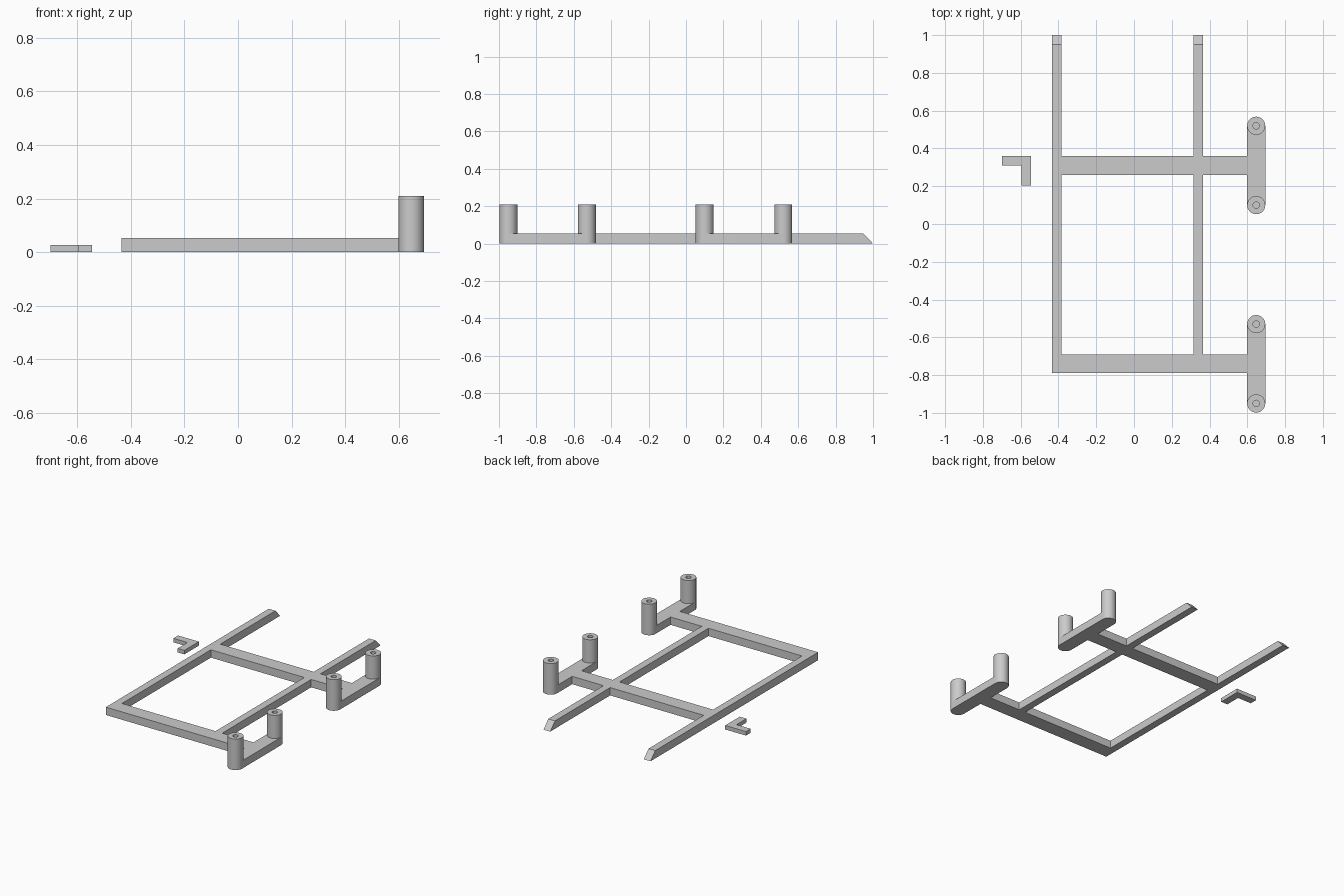
import bpy, bmesh
from math import cos, sin, pi

cube = bpy.data.objects.get("Cube")
if cube:
    bpy.data.objects.remove(cube)

GREY = (0.6, 0.6, 0.6, 1)
mat = bpy.data.materials.new("plain grey")
mat.use_nodes = True
mat.diffuse_color = GREY
mat.node_tree.nodes["Principled BSDF"].inputs["Base Color"].default_value = GREY

THICK = 0.053      # height of the flat frame
TOP = 0.21         # top of the posts
RADIUS = 0.048
HOLE = 0.017
POST_X = 0.647
SEGMENTS = 48


def finish(bm, name, smooth=False):
    bmesh.ops.recalc_face_normals(bm, faces=bm.faces)
    mesh = bpy.data.meshes.new(name)
    bm.to_mesh(mesh)
    bm.free()
    obj = bpy.data.objects.new(name, mesh)
    bpy.context.collection.objects.link(obj)
    mesh.materials.append(mat)
    if smooth:
        bpy.ops.object.select_all(action='DESELECT')
        obj.select_set(True)
        bpy.context.view_layer.objects.active = obj
        bpy.ops.object.shade_smooth_by_angle(angle=pi / 6)
    return obj


def extrude_up(bm, height):
    new = bmesh.ops.extrude_face_region(bm, geom=bm.faces[:])["geom"]
    top = [v for v in new if isinstance(v, bmesh.types.BMVert)]
    bmesh.ops.translate(bm, verts=top, vec=(0, 0, height))
    return top


def plate(name, outline, height, smooth=False):
    bm = bmesh.new()
    bm.faces.new([bm.verts.new((x, y, 0)) for x, y in outline])
    extrude_up(bm, height)
    return finish(bm, name, smooth)


# Frame: two long rails crossed by two bars, joined as one solid
xs = [-0.435, -0.385, 0.315, 0.365, 0.6]
ys = [-0.79, -0.69, 0.26, 0.36, 1.0]
bm = bmesh.new()
grid = [[bm.verts.new((x, y, 0)) for y in ys] for x in xs]
for i in range(4):
    for j in range(4):
        if i in (0, 2) or j in (0, 2):
            bm.faces.new((grid[i][j], grid[i + 1][j],
                          grid[i + 1][j + 1], grid[i][j + 1]))
loose = [v for v in bm.verts if not v.link_faces]
bmesh.ops.delete(bm, geom=loose, context='VERTS')
# Rail ends slope back to a chisel tip
for v in extrude_up(bm, THICK):
    if v.co.y > 0.99:
        v.co.y = 0.95
bmesh.ops.dissolve_limit(bm, angle_limit=0.01, verts=bm.verts, edges=bm.edges)
finish(bm, "frame")


# Rounded foot bars at the ends of the crossbars
def foot_bar(name, y_low, y_high):
    half = SEGMENTS // 2
    outline = []
    for y, start in ((y_high, 0), (y_low, pi)):
        for k in range(half + 1):
            a = start + pi * k / half
            outline.append((POST_X + RADIUS * cos(a), y + RADIUS * sin(a)))
    plate(name, outline, THICK, True)


# Upright post with a blind hole in its top
def post(name, y):
    profile = [(RADIUS, THICK), (RADIUS, TOP), (HOLE, TOP), (HOLE, THICK)]
    bm = bmesh.new()
    rings = [[bm.verts.new((POST_X + r * cos(2 * pi * k / SEGMENTS),
                            y + r * sin(2 * pi * k / SEGMENTS), z))
              for k in range(SEGMENTS)] for r, z in profile]
    for a, b in zip(rings, rings[1:] + rings[:1]):
        for k in range(SEGMENTS):
            n = (k + 1) % SEGMENTS
            bm.faces.new((a[k], a[n], b[n], b[k]))
    finish(bm, name, True)


for side, y in (("front", -0.74), ("back", 0.31)):
    foot_bar(side + "_foot_bar", y - 0.21, y + 0.21)
    post(side + "_post_near", y - 0.21)
    post(side + "_post_far", y + 0.21)

# Loose corner bracket beside the frame
plate("corner_bracket",
      [(-0.70, 0.31), (-0.595, 0.31), (-0.595, 0.205),
       (-0.545, 0.205), (-0.545, 0.36), (-0.70, 0.36)], 0.027)
